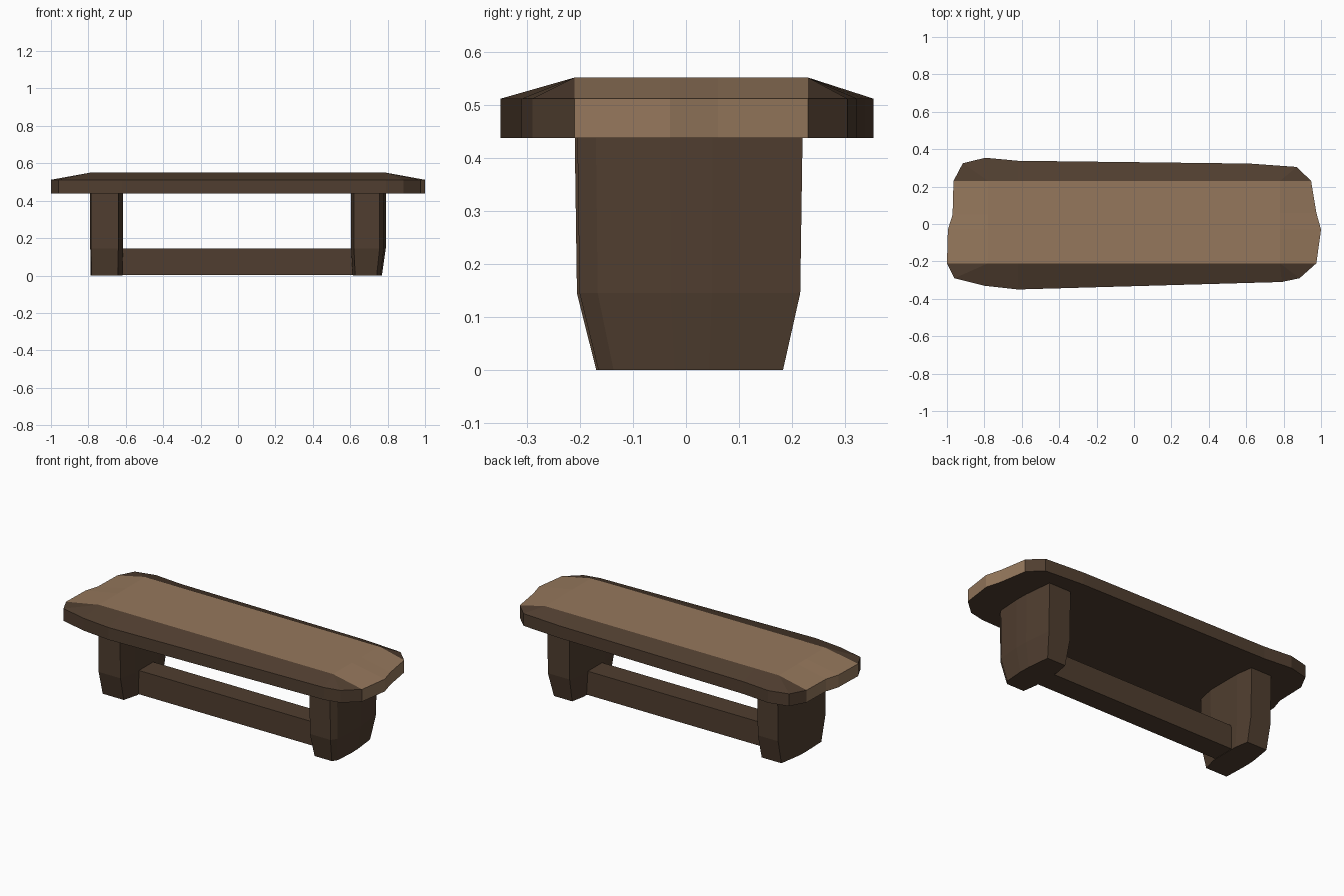
import bpy, bmesh

if "Cube" in bpy.data.objects:
    bpy.data.objects.remove(bpy.data.objects["Cube"])


def material(name, rgb):
    m = bpy.data.materials.new(name)
    m.diffuse_color = (*rgb, 1)
    m.use_nodes = True
    m.node_tree.nodes["Principled BSDF"].inputs["Base Color"].default_value = m.diffuse_color
    return m


BARK = material("dark bark", (0.080, 0.048, 0.029))
WOOD = material("cut wood", (0.300, 0.186, 0.107))


def loft(name, rings, wood_rule=None):
    """Stack closed rings of 3D points into a flat-shaded capped solid."""
    bm = bmesh.new()
    rows = [[bm.verts.new(p) for p in ring] for ring in rings]
    n = len(rows[0])
    for a, b in zip(rows, rows[1:]):
        for i in range(n):
            j = (i + 1) % n
            bm.faces.new((a[i], a[j], b[j], b[i]))
    bm.faces.new(rows[0][::-1])
    bm.faces.new(rows[-1])
    bmesh.ops.remove_doubles(bm, verts=bm.verts[:], dist=0.0005)
    bmesh.ops.recalc_face_normals(bm, faces=bm.faces[:])
    if wood_rule:
        for f in bm.faces:
            f.material_index = int(wood_rule(f))
    me = bpy.data.meshes.new(name)
    bm.to_mesh(me)
    bm.free()
    me.materials.append(BARK)
    me.materials.append(WOOD)
    ob = bpy.data.objects.new(name, me)
    bpy.context.collection.objects.link(ob)
    return ob


def clamp(v, lo, hi):
    return max(lo, min(hi, v))


# Seat: rough log slab, bark along both long sides, cut wood on top and ends
Y0, Y1, XT = -0.21, 0.23, 0.78
outline = [(1.0, -0.03), (0.975, 0.06), (0.947, Y1), (0.87, 0.305), (0.62, 0.323),
           (-0.62, 0.338), (-0.795, 0.354), (-0.915, 0.325), (-0.965, Y1),
           (-0.97, 0.05), (-0.995, -0.03), (-1.0, Y0), (-0.96, -0.29),
           (-0.8, -0.33), (-0.62, -0.35), (0.79, -0.31), (0.885, -0.29), (0.975, Y0)]


def is_cut(f):
    return (f.normal.z > -0.5
            and all(Y0 - 0.001 <= v.co.y <= Y1 + 0.001 for v in f.verts))


loft("seat", [
    [(x, y, 0.438) for x, y in outline],
    [(x, y, 0.512) for x, y in outline],
    [(clamp(x, -XT, XT), clamp(y, Y0, Y1), 0.552) for x, y in outline],
], is_cut)


# Legs: faceted stumps that taper below the kink at the bar height
def leg(name, plan, cx, sx):
    loft(name, [
        [(cx + (x - cx) * sx, 0.015 + (y - 0.015) * 0.82, 0.0) for x, y in plan],
        [(x, y * 0.98, 0.145) for x, y in plan],
        [(x, y, 0.44) for x, y in plan],
    ])


leg("right_leg", [(0.62, -0.205), (0.757, -0.205), (0.78, -0.17), (0.79, -0.03),
                  (0.788, 0.05), (0.77, 0.22), (0.625, 0.22), (0.605, 0.12),
                  (0.605, -0.1)], 0.66, 0.84)
leg("left_leg", [(-0.785, -0.21), (-0.64, -0.21), (-0.615, -0.1), (-0.615, 0.12),
                 (-0.63, 0.22), (-0.765, 0.22), (-0.788, 0.05), (-0.79, -0.03)],
    -0.74, 0.97)

# Stretcher bar between the legs, resting on the ground
bar = [(-0.66, -0.065), (0.66, -0.065), (0.66, 0.07), (-0.66, 0.07)]
loft("stretcher_bar", [[(x, y, z) for x, y in bar] for z in (0.002, 0.145)])
